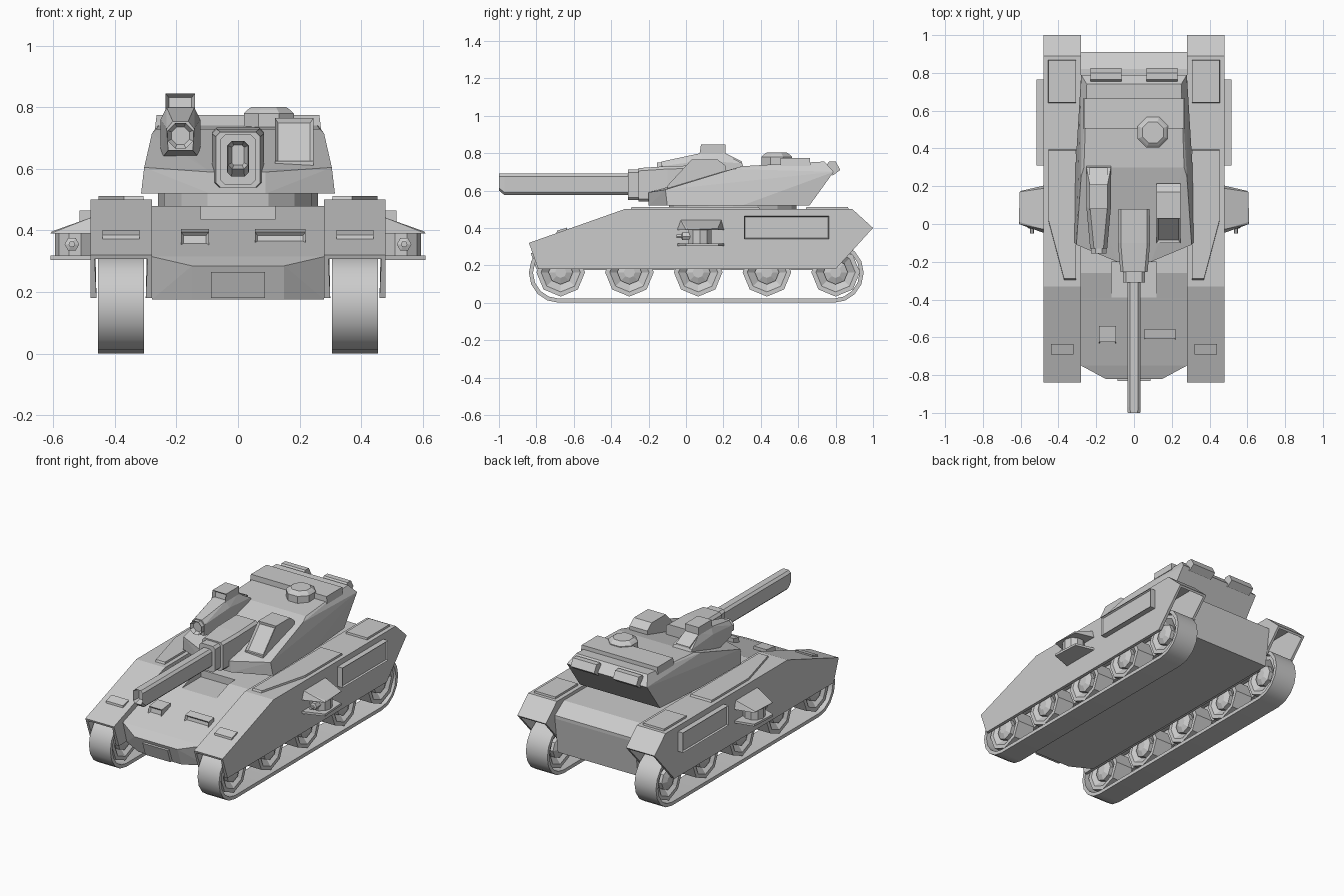
import bpy, bmesh, math
from mathutils import Vector, Matrix

cube = bpy.data.objects.get("Cube")
if cube:
    bpy.data.objects.remove(cube, do_unlink=True)

grey = bpy.data.materials.new("armour_grey")
grey.use_nodes = True
grey.diffuse_color = (0.6, 0.6, 0.6, 1)
grey.node_tree.nodes["Principled BSDF"].inputs["Base Color"].default_value = (0.6, 0.6, 0.6, 1)


def finish(name, bm, smooth=False):
    bmesh.ops.recalc_face_normals(bm, faces=bm.faces)
    mesh = bpy.data.meshes.new(name)
    bm.to_mesh(mesh)
    bm.free()
    mesh.materials.append(grey)
    ob = bpy.data.objects.new(name, mesh)
    bpy.context.collection.objects.link(ob)
    if smooth:
        bpy.ops.object.select_all(action='DESELECT')
        ob.select_set(True)
        bpy.context.view_layer.objects.active = ob
        bpy.ops.object.shade_smooth_by_angle(angle=math.radians(35))
    return ob


def hull(name, points):
    """Convex solid around a few corner points."""
    bm = bmesh.new()
    for p in points:
        bm.verts.new(p)
    res = bmesh.ops.convex_hull(bm, input=bm.verts)
    junk = [v for v in res["geom_interior"] if isinstance(v, bmesh.types.BMVert)]
    bmesh.ops.delete(bm, geom=junk, context='VERTS')
    bmesh.ops.dissolve_limit(bm, angle_limit=0.02, verts=bm.verts, edges=bm.edges)
    return finish(name, bm)


def both(points):
    return [(s * x, y, z) for x, y, z in points for s in (-1, 1)]


def prism(name, profile, x0, x1):
    """Side profile of (y, z) points pushed out along x."""
    bm = bmesh.new()
    face = bm.faces.new([bm.verts.new((x0, y, z)) for y, z in profile])
    ext = bmesh.ops.extrude_face_region(bm, geom=[face])["geom"]
    bmesh.ops.translate(bm, vec=(x1 - x0, 0, 0),
                        verts=[v for v in ext if isinstance(v, bmesh.types.BMVert)])
    return finish(name, bm)


def slab(name, outline, z0, z1, inset=0.0):
    """Plan outline of (x, y) points raised in z, with an optional sloped rim."""
    cx = sum(p[0] for p in outline) / len(outline)
    cy = sum(p[1] for p in outline) / len(outline)
    k = 1 - inset
    return hull(name, [(x, y, z0) for x, y in outline] +
                [(cx + (x - cx) * k, cy + (y - cy) * k, z1) for x, y in outline])


def box(name, x, y, z):
    return prism(name, [(y[0], z[0]), (y[1], z[0]), (y[1], z[1]), (y[0], z[1])], *x)


def lathe(name, rings, sides, place):
    """Rings of (radius, height) turned about z, then placed by a matrix."""
    bm = bmesh.new()
    loops = [[bm.verts.new((r * math.cos(math.tau * i / sides), r * math.sin(math.tau * i / sides), h))
              for i in range(sides)] for r, h in rings]
    for a, b in zip(loops, loops[1:]):
        for i in range(sides):
            j = (i + 1) % sides
            bm.faces.new((a[i], a[j], b[j], b[i]))
    bm.faces.new(loops[0])
    bm.faces.new(loops[-1])
    bm.transform(place)
    return finish(name, bm)


def socket(ob, direction, border, depth):
    """Sink a panel into the face that points most along a direction."""
    bm = bmesh.new()
    bm.from_mesh(ob.data)
    f = max(bm.faces, key=lambda q: q.normal.dot(Vector(direction).normalized()))
    bmesh.ops.inset_region(bm, faces=[f], thickness=border)
    bmesh.ops.translate(bm, vec=-f.normal * depth, verts=f.verts)
    bm.to_mesh(ob.data)
    bm.free()


# Hull: nose, deck, shoulder wedges and rear
hull("hull_body", both([(0.15, -0.82, 0.285), (0.28, -0.75, 0.315), (0.28, -0.39, 0.435),
                        (0.28, 0.91, 0.40), (0.28, 0.85, 0.435), (0.28, 0.88, 0.175),
                        (0.15, -0.78, 0.175), (0.28, -0.71, 0.175)]))
prism("rear_deck", [(-0.2, 0.40), (-0.2, 0.48), (0.82, 0.48), (0.91, 0.42), (0.91, 0.40)], -0.28, 0.28)
for s, side in ((1, "left"), (-1, "right")):
    prism(side + "_deck_wedge", [(-0.39, 0.42), (-0.39, 0.435), (-0.26, 0.48), (-0.19, 0.48), (-0.19, 0.42)],
          s * 0.12, s * 0.28)
hull("nose_plate", both([(0.088, -0.83, 0.265), (0.088, -0.79, 0.265), (0.088, -0.80, 0.18), (0.088, -0.76, 0.18)]))
for name, x, y in (("driver_hatch", (-0.185, -0.095), (-0.64, -0.54)), ("vision_block", (0.055, 0.22), (-0.62, -0.555))):
    block = prism(name, [(y[0], 0.33), (y[0] + 0.015, 0.395), (y[1], 0.405), (y[1], 0.34)], *x)
    socket(block, (0, -1, 0), 0.012, 0.012)

# Fenders, tracks and running gear on each side
for s, side in ((1, "left"), (-1, "right")):
    outline = [(-0.79, 0.18), (-0.84, 0.32), (-0.33, 0.50), (0.89, 0.50), (1.0, 0.40), (0.80, 0.18)]
    fender = prism(side + "_fender", outline, s * 0.28, s * 0.48)
    bm = bmesh.new()
    bm.from_mesh(fender.data)
    openings = [f for f in bm.faces if abs(f.normal.x) < 0.5 and f.normal.z < 0.1]
    bmesh.ops.delete(bm, geom=openings, context='FACES')
    bm.to_mesh(fender.data)
    bm.free()
    shell = fender.modifiers.new("shell", 'SOLIDIFY')
    shell.thickness = 0.02
    shell.offset = -1

    # Track belt: a closed loop with thickness
    bm = bmesh.new()
    loops = []
    for r in (0.16, 0.138):
        path = []
        for cy, start in ((-0.68, 0.5), (0.79, -0.5)):
            path += [(cy + r * math.cos(math.pi * (start + i / 8)), 0.16 + r * math.sin(math.pi * (start + i / 8)))
                     for i in range(9)]
        loops += [[bm.verts.new((s * x, y, z)) for y, z in path] for x in (0.305, 0.455)]
    n = len(loops[0])
    for a, b in ((0, 1), (1, 3), (3, 2), (2, 0)):
        for i in range(n):
            j = (i + 1) % n
            bm.faces.new((loops[a][i], loops[a][j], loops[b][j], loops[b][i]))
    finish(side + "_track", bm, True)

    for i in range(5):
        place = Matrix.Translation((s * 0.38, -0.67 + 0.3675 * i, 0.163)) @ Matrix.Rotation(math.pi / 2, 4, 'Y')
        lathe(f"{side}_road_wheel_{i + 1}",
              [(0.03, -0.07), (0.065, -0.055), (0.065, -0.03), (0.105, -0.06), (0.13, -0.06),
               (0.13, 0.06), (0.105, 0.06), (0.065, 0.03), (0.065, 0.055), (0.03, 0.07)], 8, place)

    # Fender fittings
    slab(side + "_front_top_panel", [(s * 0.305, 0.4), (s * 0.455, 0.4), (s * 0.455, 0.02),
                                     (s * 0.37, -0.3), (s * 0.305, -0.3)], 0.49, 0.512, 0.03)
    slab(side + "_rear_top_panel", [(s * a, b) for a, b in ((0.305, 0.64), (0.455, 0.64), (0.455, 0.87), (0.305, 0.87))],
         0.49, 0.512, 0.03)
    lamp = prism(side + "_fender_lamp", [(-0.695, 0.35), (-0.69, 0.385), (-0.635, 0.402), (-0.635, 0.37)], s * 0.32, s * 0.44)
    stowage = box(side + "_stowage_panel", (s * 0.47, s * 0.515), (0.31, 0.765), (0.34, 0.465))
    socket(stowage, (s, 0, 0), 0.008, 0.01)

    # Side sponson: roof, drum, floor and small gun
    rim = [(s * 0.47, 0.205), (s * 0.60, 0.175), (s * 0.61, 0.0), (s * 0.47, -0.05)]
    hull(side + "_sponson_roof", [(x, y, 0.39) for x, y in rim] + [(s * 0.605, 0.17, 0.397), (s * 0.605, 0.01, 0.397),
         (s * 0.47, 0.19, 0.445), (s * 0.47, -0.03, 0.445)])
    slab(side + "_sponson_floor", rim, 0.304, 0.318)
    lathe(side + "_sponson_drum", [(0.065, 0.31), (0.065, 0.395)], 10, Matrix.Translation((s * 0.53, 0.075, 0)))
    gun = Matrix.Translation((s * 0.54, 0, 0.355)) @ Matrix.Rotation(math.pi / 2, 4, 'X')
    lathe(side + "_sponson_gun", [(0.024, -0.04), (0.024, 0.02), (0.011, 0.025), (0.011, 0.05)], 6, gun)

# Turret
slab("turret_ring", [(0.26 * math.cos(math.tau * i / 16), 0.25 + 0.34 * math.sin(math.tau * i / 16)) for i in range(16)],
     0.46, 0.525)
hull("turret_body", both([(0.315, -0.10, 0.52), (0.09, -0.20, 0.52), (0.31, 0.3, 0.52), (0.28, 0.66, 0.52),
                          (0.305, -0.11, 0.605), (0.09, -0.20, 0.59), (0.28, 0.25, 0.715), (0.265, 0.3, 0.73),
                          (0.25, 0.74, 0.755), (0.28, 0.79, 0.70)]))
slab("turret_roof_panel", [(-0.27, 0.505), (0.27, 0.505), (0.27, 0.665), (-0.27, 0.665)], 0.73, 0.775, 0.02)
lathe("commander_cupola", [(0.088, 0.73), (0.088, 0.78), (0.075, 0.792), (0.06, 0.802)], 8,
      Matrix.Translation((0.1, 0.485, 0)) @ Matrix.Rotation(math.pi / 8, 4, 'Z'))
for s, side in ((1, "left"), (-1, "right")):
    light = prism(side + "_rear_lamp", [(0.74, 0.72), (0.765, 0.755), (0.80, 0.755), (0.825, 0.71), (0.785, 0.68)],
                  s * 0.065, s * 0.23)

# Sight box with a sunken sloped lens
sight = prism("gunner_sight", [(-0.10, 0.58), (-0.10, 0.625), (0.03, 0.765), (0.17, 0.765), (0.215, 0.73), (0.215, 0.66)],
              0.12, 0.245)
socket(sight, (0, -1, 0.9), 0.015, 0.012)

# Secondary gun pod
hull("pod_body", [(-0.187 + a, y, z) for a, y, z in both(
    [(0.065, 0.09, 0.63), (0.065, 0.09, 0.76), (0.045, 0.08, 0.80), (0.04, -0.13, 0.66), (0.045, -0.13, 0.73),
     (0.025, -0.13, 0.755), (0.065, 0.33, 0.68), (0.065, 0.30, 0.745), (0.045, 0.2, 0.80)])])
pod_sight = prism("pod_sight", [(0.07, 0.78), (0.08, 0.845), (0.21, 0.845), (0.21, 0.80), (0.30, 0.755), (0.30, 0.74)],
                  -0.235, -0.14)
socket(pod_sight, (0, -1, 0.15), 0.015, 0.02)
muzzle = lathe("pod_muzzle", [(0.045, -0.02), (0.045, 0.02)], 8,
               Matrix.Translation((-0.187, -0.135, 0.708)) @ Matrix.Rotation(math.pi / 2, 4, 'X')
               @ Matrix.Rotation(math.pi / 8, 4, 'Z'))
socket(muzzle, (0, -1, 0), 0.014, 0.02)


# Main gun: chamfered sections along y
def section(y, w, z0, z1, c):
    return both([(w, y, z0 + c), (w, y, z1 - c), (w - c, y, z0), (w - c, y, z1)])


hull("mantlet", section(0.08, 0.083, 0.56, 0.735, 0.015) + section(-0.10, 0.085, 0.54, 0.73, 0.015)
     + section(-0.255, 0.072, 0.54, 0.72, 0.015))
hull("gun_collar", section(-0.24, 0.057, 0.548, 0.712, 0.015) + section(-0.31, 0.057, 0.548, 0.712, 0.015))
barrel = hull("main_barrel", section(-0.30, 0.035, 0.575, 0.69, 0.014) + section(-0.97, 0.035, 0.575, 0.69, 0.014)
              + section(-1.0, 0.033, 0.60, 0.69, 0.014))
socket(barrel, (0, -1, 0), 0.014, 0.04)
